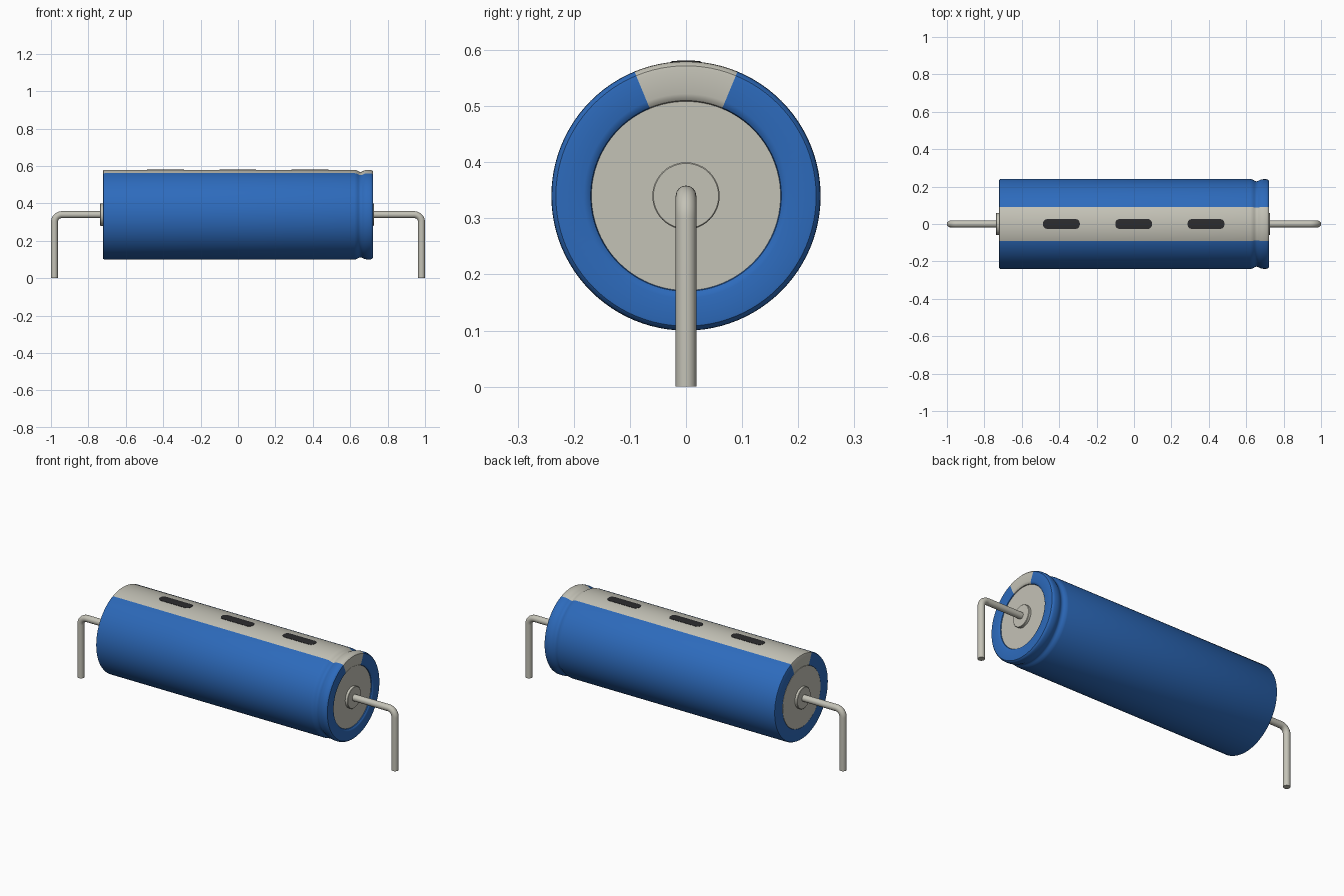
import bpy, bmesh, math

if "Cube" in bpy.data.objects:
    bpy.data.objects.remove(bpy.data.objects["Cube"])

AXIS_Z = 0.34      # height of the can's axis
R = 0.24           # can radius
SEG = 96
STRIPE = math.radians(22.5)   # half angle of the stripe


def material(name, rgb):
    m = bpy.data.materials.new(name)
    m.use_nodes = True
    m.diffuse_color = (*rgb, 1)
    m.node_tree.nodes["Principled BSDF"].inputs["Base Color"].default_value = (*rgb, 1)
    return m


blue = material("blue sleeve", (0.026, 0.145, 0.50))
grey = material("light grey", (0.55, 0.54, 0.47))
dark = material("dark marking", (0.025, 0.025, 0.027))


def finish(obj, mats, angle=35):
    for m in mats:
        obj.data.materials.append(m)
    bpy.ops.object.select_all(action='DESELECT')
    obj.select_set(True)
    bpy.context.view_layer.objects.active = obj
    bpy.ops.object.shade_smooth_by_angle(angle=math.radians(angle))
    return obj


def add_mesh(name, bm, mats):
    bmesh.ops.recalc_face_normals(bm, faces=bm.faces)
    me = bpy.data.meshes.new(name)
    bm.to_mesh(me)
    bm.free()
    obj = bpy.data.objects.new(name, me)
    bpy.context.collection.objects.link(obj)
    return finish(obj, mats)


def lathe(name, profile, mats, rule=None, seg=SEG):
    """Revolve (x, radius) points about the can's axis; radius 0 closes an end."""
    bm = bmesh.new()
    rings = []
    for x, r in profile:
        n = seg if r > 0 else 1
        rings.append([bm.verts.new((x, r * math.sin(2 * math.pi * i / n),
                                    AXIS_Z + r * math.cos(2 * math.pi * i / n)))
                      for i in range(n)])
    for a, b in zip(rings, rings[1:]):
        for i in range(seg):
            j = (i + 1) % seg
            quad = [a[i % len(a)], a[j % len(a)], b[j % len(b)], b[i % len(b)]]
            f = bm.faces.new(list(dict.fromkeys(quad)))
            if rule:
                f.material_index = rule(f.calc_center_median())
    return add_mesh(name, bm, mats)


def stripe_rule(c):
    return 1 if abs(math.atan2(c.y, c.z - AXIS_Z)) < STRIPE else 0


# Sleeve with rolled ends, a crimp groove near the +x end and a stripe on top
lathe("sleeve", [
    (-0.715, 0.168), (-0.722, 0.170), (-0.722, 0.232), (-0.720, 0.237), (-0.714, R),
    (0.622, R), (0.632, 0.2385), (0.642, 0.233), (0.648, 0.2295), (0.655, 0.228),
    (0.662, 0.2295), (0.668, 0.233), (0.678, 0.2375), (0.69, 0.2395),
    (0.708, 0.2395), (0.716, 0.237), (0.721, 0.232), (0.722, 0.226),
    (0.722, 0.182), (0.720, 0.175), (0.716, 0.170), (0.708, 0.168)],
    [blue, grey], stripe_rule)

# End discs and terminal hubs: (name, side, disc face x, hub face x)
for side, s, disc_x, hub_x in (("left", 1, 0.712, 0.727), ("right", -1, 0.7225, 0.737)):
    lathe(side + "_end_disc", [(s * 0.69, 0), (s * 0.69, 0.1685),
                               (s * disc_x, 0.1685), (s * disc_x, 0)], [grey])
    lathe(side + "_hub", [(s * 0.70, 0), (s * 0.70, 0.06), (s * (hub_x - 0.002), 0.06),
                          (s * hub_x, 0.058), (s * hub_x, 0)], [grey], seg=48)

# Bent wire leads
WIRE, BEND, LEG_X = 0.0185, 0.04, 0.9815
for side, s in (("left", 1), ("right", -1)):
    path = [(0.70, AXIS_Z)]
    for k in range(11):
        a = math.pi / 2 * (1 - k / 10)
        path.append((LEG_X - BEND + BEND * math.cos(a), AXIS_Z - BEND + BEND * math.sin(a)))
    path.append((LEG_X, 0))
    cu = bpy.data.curves.new(side + "_lead", 'CURVE')
    cu.dimensions = '3D'
    cu.bevel_depth = WIRE
    cu.bevel_resolution = 6
    cu.use_fill_caps = True
    sp = cu.splines.new('POLY')
    sp.points.add(len(path) - 1)
    for p, (x, z) in zip(sp.points, path):
        p.co = (s * x, 0, z, 1)
    lead = bpy.data.objects.new(side + "_lead", cu)
    bpy.context.collection.objects.link(lead)
    bpy.ops.object.select_all(action='DESELECT')
    lead.select_set(True)
    bpy.context.view_layer.objects.active = lead
    bpy.ops.object.convert(target='MESH')
    finish(bpy.context.object, [grey])

# Dark rounded dashes hugging the stripe
HALF_L, HALF_W, CORNER = 0.098, 0.026, 0.022
for n, cx in enumerate((-0.388, -0.002, 0.385), 1):
    bm = bmesh.new()
    prev = None
    for k in range(17):
        y = -HALF_W * math.cos(math.pi * k / 16)
        over = max(0, abs(y) - (HALF_W - CORNER))
        hx = HALF_L - CORNER + math.sqrt(max(0, CORNER ** 2 - over ** 2))
        z = AXIS_Z + math.sqrt((R + 0.0015) ** 2 - y * y)
        row = [bm.verts.new((cx + e * hx, y, z)) for e in (-1, 1)]
        if prev:
            bm.faces.new((prev[0], prev[1], row[1], row[0]))
        prev = row
    # Thin skirt closes the plate down to the sleeve
    rim = [e for e in bm.edges if e.is_boundary]
    skirt = bmesh.ops.extrude_edge_only(bm, edges=rim)["geom"]
    for v in skirt:
        if isinstance(v, bmesh.types.BMVert):
            v.co.z -= 0.003
    add_mesh("stripe_dash_%d" % n, bm, [dark])
